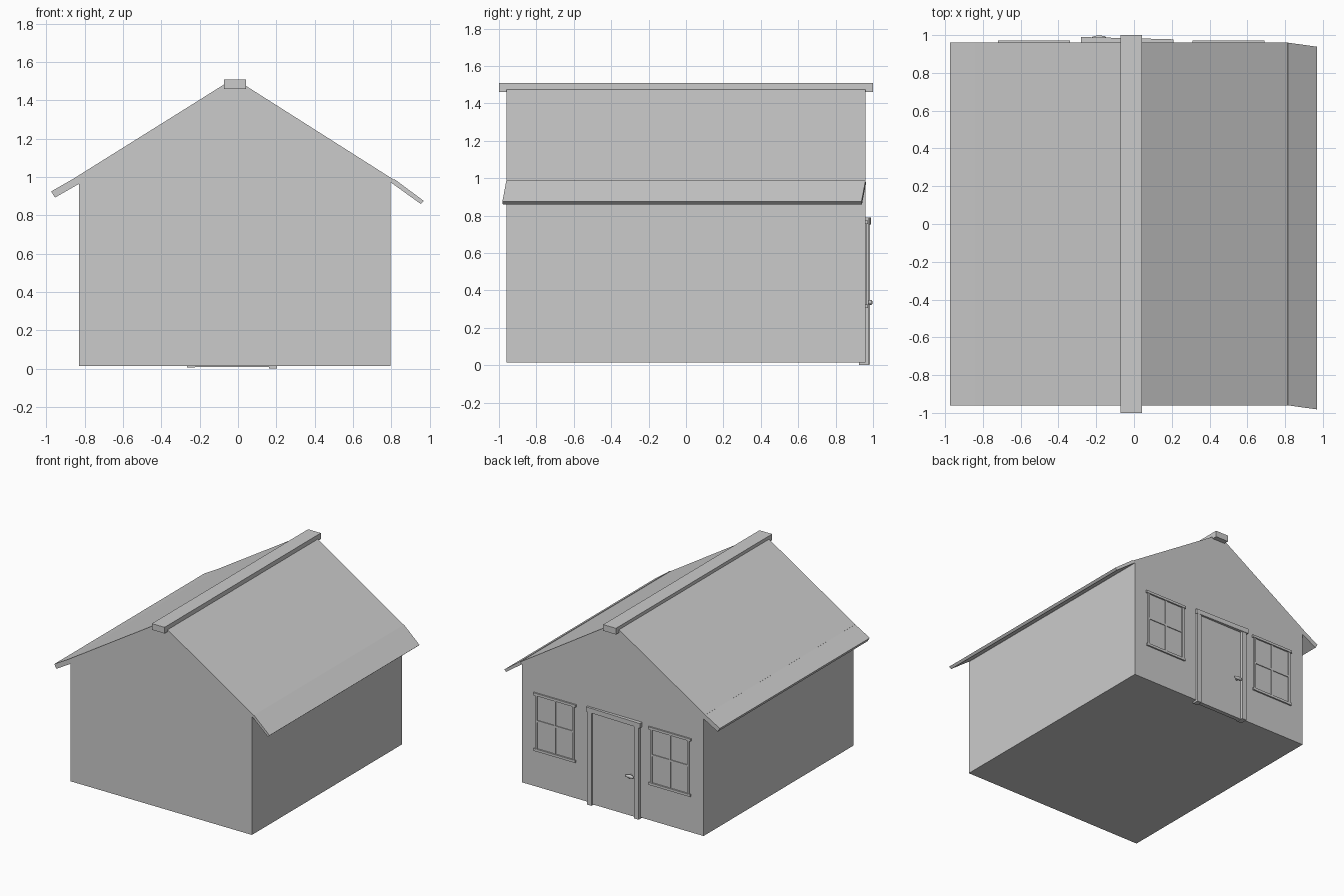
import bpy, bmesh, math

if "Cube" in bpy.data.objects:
    bpy.data.objects.remove(bpy.data.objects["Cube"])

grey = bpy.data.materials.new("light_grey")
grey.diffuse_color = (0.6, 0.6, 0.6, 1)
grey.use_nodes = True
grey.node_tree.nodes["Principled BSDF"].inputs["Base Color"].default_value = grey.diffuse_color


def finish(name, bm):
    bmesh.ops.recalc_face_normals(bm, faces=bm.faces)
    me = bpy.data.meshes.new(name)
    bm.to_mesh(me)
    bm.free()
    ob = bpy.data.objects.new(name, me)
    me.materials.append(grey)
    bpy.context.collection.objects.link(ob)
    return ob


def prism(name, profile, y0, y1, skew=0.0):
    """Extrude an x-z outline along y, sliding it in y as x grows."""
    bm = bmesh.new()
    x0 = profile[0][0]
    rings = [[bm.verts.new((x, y + skew * (x - x0), z)) for x, z in profile]
             for y in (y0, y1)]
    bm.faces.new(rings[0])
    bm.faces.new(rings[1])
    n = len(profile)
    for i in range(n):
        j = (i + 1) % n
        bm.faces.new((rings[0][i], rings[0][j], rings[1][j], rings[1][i]))
    return finish(name, bm)


def box(name, x0, x1, y0, y1, z0, z1, skew=0.0):
    return prism(name, [(x0, z0), (x1, z0), (x1, z1), (x0, z1)], y0, y1, skew)


WALL = 0.96  # back and front gable planes

# House body with gabled roof
prism("house_body", [(-0.83, 0.015), (0.797, 0.015), (0.797, 0.97), (0.815, 0.985),
                     (0.03, 1.483), (-0.06, 1.491), (-0.845, 1.0), (-0.83, 0.97)], -WALL, WALL)

# Ridge beam and eaves (the right eave hangs slightly askew)
box("ridge_beam", -0.072, 0.042, -1, 1, 1.46, 1.51)
prism("left_eave", [(-0.835, 1.005), (-0.975, 0.925), (-0.955, 0.893), (-0.82, 0.97)], -WALL, WALL)
prism("right_eave", [(0.815, 0.99), (0.97, 0.875), (0.953, 0.86), (0.80, 0.97)], -WALL, WALL, -0.14)

# Windows on the back wall
for side, cx in (("left", 0.5), ("right", -0.53)):
    a, b = cx - 0.175, cx + 0.175
    y = WALL - 0.01
    box(side + "_window_head", cx - 0.19, cx + 0.19, y, 0.972, 0.755, 0.775)
    box(side + "_window_sill", cx - 0.185, cx + 0.185, y, 0.972, 0.305, 0.325)
    box(side + "_window_jamb_a", a, a + 0.018, y, 0.969, 0.325, 0.755)
    box(side + "_window_jamb_b", b - 0.018, b, y, 0.969, 0.325, 0.755)
    box(side + "_window_mullion", cx - 0.007, cx + 0.007, y, 0.967, 0.325, 0.755)
    box(side + "_window_crossbar", a, b, y, 0.966, 0.54, 0.555)

# Door, its frame and handle
box("door_panel", -0.225, 0.165, 0.93, 0.964, 0.008, 0.755)
box("door_post_a", 0.163, 0.203, 0.925, 0.977, 0.0, 0.755)
box("door_post_b", -0.265, -0.225, 0.925, 0.984, 0.005, 0.755)
box("door_lintel", -0.28, 0.21, 0.94, 0.99, 0.752, 0.79, -0.025)

bm = bmesh.new()
bmesh.ops.create_uvsphere(bm, u_segments=16, v_segments=8, radius=1)
for v in bm.verts:
    v.co = (v.co.x * 0.038 - 0.185, v.co.y * 0.012 + 0.986, v.co.z * 0.014 + 0.335)
bmesh.ops.create_cone(bm, cap_ends=True, segments=10, radius1=0.01, radius2=0.01, depth=0.03)
for v in bm.verts:
    if abs(v.co.y) < 0.1:
        x, y, z = v.co
        v.co = (x - 0.185, z + 0.97, y + 0.335)
knob = finish("door_handle", bm)
for p in knob.data.polygons:
    p.use_smooth = True
